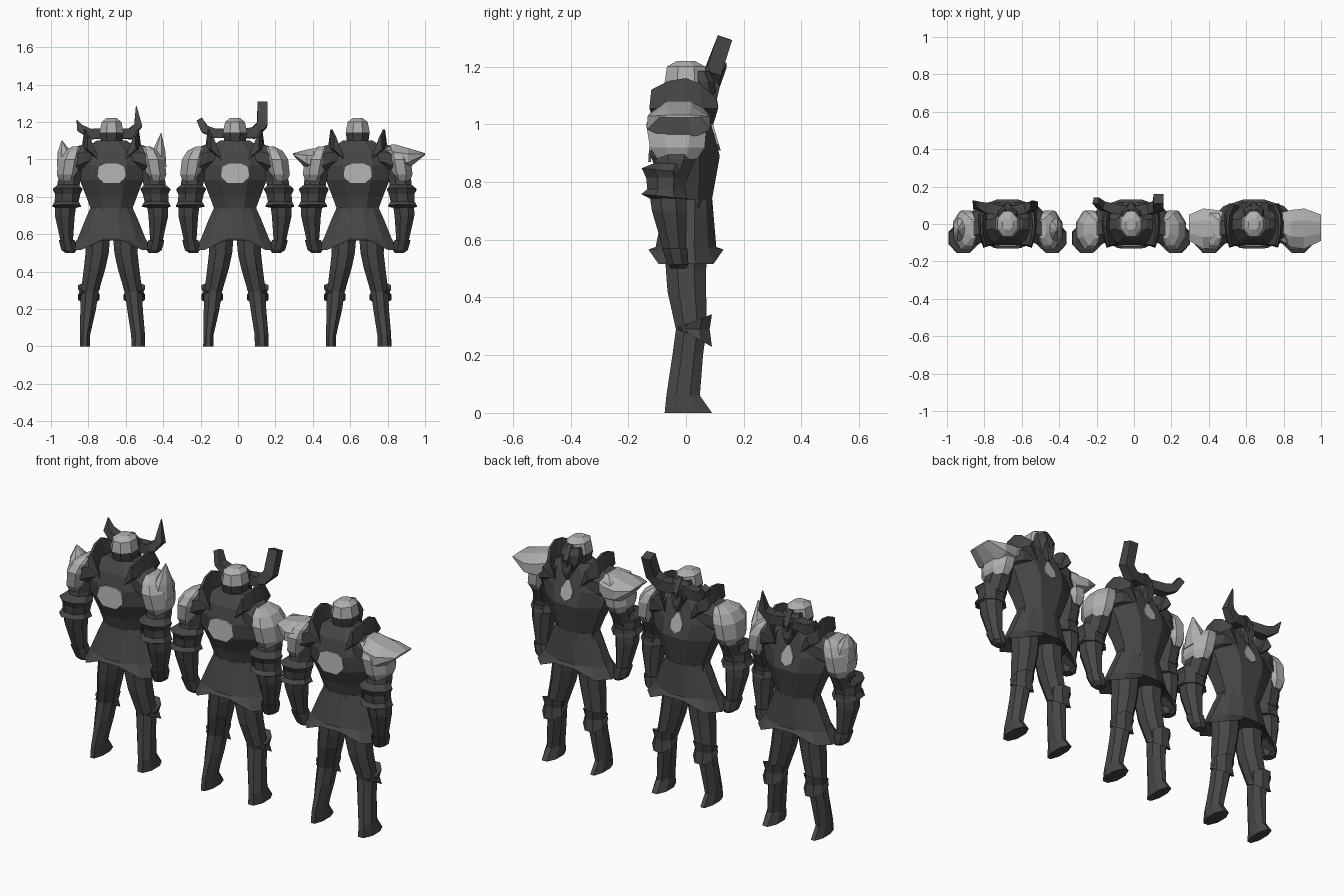
import bpy, bmesh, math
from mathutils import Vector as V


def material(name, v):
    m = bpy.data.materials.new(name)
    m.diffuse_color = (v, v, v, 1)
    return m


DARK = material("dark steel", 0.062)
LIGHT = material("light steel", 0.43)


def finish(name, bm, ox, mats=(DARK,), rule=None):
    bmesh.ops.recalc_face_normals(bm, faces=bm.faces)
    if rule:
        for f in bm.faces:
            f.material_index = 1 if rule(f.calc_center_median()) else 0
    me = bpy.data.meshes.new(name)
    bm.to_mesh(me)
    bm.free()
    for m in mats:
        me.materials.append(m)
    ob = bpy.data.objects.new(name, me)
    ob.location.x = ox
    bpy.context.collection.objects.link(ob)
    return ob


def skin(rings):
    """Join closed rings of points and cap both ends."""
    bm = bmesh.new()
    vs = [[bm.verts.new(p) for p in r] for r in rings]
    n = len(vs[0])
    for a, b in zip(vs, vs[1:]):
        for i in range(n):
            j = (i + 1) % n
            bm.faces.new((a[i], a[j], b[j], b[i]))
    bm.faces.new(vs[0])
    bm.faces.new(vs[-1])
    return bm


def circle(n=8):
    k = 1 / math.cos(math.pi / n)
    return [(k * math.cos((i + .5) * math.tau / n), k * math.sin((i + .5) * math.tau / n))
            for i in range(n)]


def column(rows, s=1, n=8):
    """rows: z, cx, cy, rx, ry, optional forward tilt"""
    out = []
    for r in rows:
        z, cx, cy, rx, ry = r[:5]
        t = r[5] if len(r) > 5 else 0
        out.append([V((s * (cx + rx * c), cy + ry * d, z + t * ry * d)) for c, d in circle(n)])
    return skin(out)


def horn(path, n=4):
    """path: x, y, z, radius"""
    pts = [V(p[:3]) for p in path]
    out = []
    for i, p in enumerate(pts):
        d = pts[min(i + 1, len(pts) - 1)] - pts[max(i - 1, 0)]
        d.normalize()
        u = V((0, 1, 0)) - d * d.y
        u.normalize()
        w = d.cross(u)
        out.append([p + path[i][3] * (u * c + w * e) for c, e in circle(n)])
    return skin(out)


def plate(pts, fy, t=.009):
    """Thin plate following the body surface; fy gives y for a height."""
    return skin([[V((x, fy(z), z)) for x, z in pts], [V((x, fy(z) + t, z)) for x, z in pts]])


def wing(rows, s):
    """rows: x, cy, cz, ry, rz"""
    return skin([[V((s * x, cy + ry * c, cz + rz * d)) for c, d in circle(8)]
                 for x, cy, cz, ry, rz in rows])


def warrior(ox, kind):
    # torso, with the chest sloping back towards the neck
    finish("torso", column([(.70, 0, .01, .118, .08), (.74, 0, .01, .113, .08),
                            (.80, 0, .008, .135, .093), (.89, 0, -.003, .17, .12),
                            (.97, 0, -.009, .195, .105), (1.04, 0, -.012, .17, .086),
                            (1.1, 0, .0, .08, .06)]), ox)
    finish("back_plate", plate([(-.04, .87), (.04, .87), (.078, .91), (.066, .962), (.03, .978),
                                (-.03, .978), (-.066, .962), (-.078, .91)],
                               lambda z: -.131 + .13 * max(0, z - .89)), ox, (LIGHT,))
    finish("chest_pendant", plate([(0, .91), (.032, .93), (.036, .965), (0, 1.03), (-.036, .965),
                                   (-.032, .93)],
                                  lambda z: .111 - .29 * (z - .91)), ox, (LIGHT,))
    # skirt with a flared hem that is notched in the middle
    bm = column([(.74, 0, .01, .113, .081), (.68, 0, .006, .14, .09), (.575, 0, 0, .182, .105),
                 (.53, 0, 0, .222, .13), (.57, 0, 0, .165, .09)], n=12)
    for v in bm.verts:
        if v.co.z < .54:
            v.co.z += .036 if abs(v.co.x) < .1 else -.014
    finish("skirt", bm, ox)
    # head and helmet
    finish("helmet", column([(1.0, 0, .0, .058, .055), (1.1, 0, 0, .058, .062),
                             (1.145, 0, 0, .064, .074), (1.2, 0, 0, .053, .066),
                             (1.22, 0, 0, .028, .03)]), ox, (DARK, LIGHT),
           lambda c: c.z > 1.15)
    finish("face_guard", column([(1.06, 0, .07, .02, .02), (1.1, 0, .068, .045, .035),
                                 (1.15, 0, .06, .055, .04), (1.185, 0, .05, .045, .03)]), ox)
    finish("nose_guard", column([(1.09, 0, .1, .008, .008), (1.13, 0, .105, .014, .012),
                                 (1.2, 0, .06, .012, .014)], n=4), ox)
    finish("beard", column([(1.02, 0, .095, .006, .006), (1.06, 0, .092, .02, .02),
                            (1.11, 0, .082, .03, .022)], n=4), ox)

    for s in (-1, 1):
        side = "left_" if s < 0 else "right_"
        # tall collar wing
        ring = []
        for y, xb, xt, zt in ((-.12, .07, .115, 1.12), (-.06, .09, .13, 1.15), (0, .1, .134, 1.16),
                              (.05, .095, .13, 1.14), (.105, .075, .105, 1.09)):
            ring.append([V((s * xb, y * .9, 1.0)), V((s * (xb + .06), y * 1.06, 1.055)),
                         V((s * (xt + .012), y, zt)), V((s * xt, y * .95, zt))])
        finish(side + "collar", skin(ring), ox)
        # dark shoulder cap
        finish(side + "shoulder", wing([(.09, 0, 1.02, .08, .055), (.15, -.015, 1.01, .09, .07),
                                        (.2, -.03, .99, .085, .075)], s), ox)
        # rounded shoulder pad
        finish(side + "shoulder_pad",
               column([(.88, .238, -.03, .04, .07), (.92, .235, -.03, .058, .095),
                       (1.0, .222, -.033, .062, .105), (1.045, .205, -.03, .05, .085),
                       (1.07, .185, -.025, .022, .05)], s), ox, (LIGHT,))
        if kind == 0:
            tip = 1.1 if s < 0 else 1.14
            finish(side + "pad_spike",
                   column([(.96, .238, -.03, .055, .08), (1.04, .252, -.03, .036, .055),
                           (tip, .265, -.03, .002, .004)], s), ox, (LIGHT,))
        if kind == 2:
            up = 0 if s < 0 else .015
            finish(side + "pad_wing",
                   wing([(.14, -.01, 1.03 + up, .07, .03), (.2, -.025, .995 + up, .1, .07),
                         (.27, -.025, .998 + up / 2, .108, .055),
                         (.345 if s < 0 else .36, -.02, 1.028, .07, .005)], s), ox, (LIGHT,))
        # arm, elbow guard and fist
        finish(side + "upper_arm", column([(.8, .235, -.06, .055, .06), (.88, .228, -.035, .06, .068),
                                           (1.0, .2, -.02, .055, .07)], s), ox)
        finish(side + "elbow_guard",
               column([(.865, .232, -.055, .055, .055), (.84, .235, -.077, .079, .077, -.1),
                       (.815, .235, -.07, .068, .068), (.775, .24, -.07, .064, .064),
                       (.75, .24, -.075, .076, .08, -.1), (.74, .245, -.065, .05, .055)], s), ox)
        finish(side + "forearm", column([(.78, .243, -.065, .058, .065), (.7, .25, -.058, .053, .06),
                                         (.57, .24, -.04, .034, .04)], s), ox)
        finish(side + "fist", column([(.57, .24, -.04, .042, .045), (.55, .235, -.035, .043, .042),
                                      (.515, .228, -.028, .04, .036), (.5, .222, -.025, .024, .026)],
                                     s), ox)
        # leg and knee guard
        w = .027 if s < 0 else .037
        finish(side + "leg",
               column([(.62, .075, 0, .07, .075), (.5, .077, 0, .062, .07), (.42, .09, .003, .058, .067),
                       (.29, .117, .018, .047, .053), (.2, .125, .006, .042, .053),
                       (.06, .142, -.01, w, .058), (0, .143, .008, w, .082)], s), ox)
        finish(side + "knee_guard",
               column([(.31, .119, .022, .048, .055, .3), (.318, .121, .03, .058, .06, .4),
                       (.29, .121, .024, .05, .058), (.262, .122, .03, .058, .06, -.55),
                       (.27, .122, .02, .046, .052, -.4)], s), ox)

    # horns
    paths = {
        0: [[(.02, .07, 1.14, .026), (.1, .085, 1.135, .028), (.142, .1, 1.18, .021),
             (.132, .125, 1.285, .002)],
            [(-.02, .07, 1.14, .026), (-.11, .085, 1.135, .028), (-.165, .1, 1.165, .02),
             (-.185, .125, 1.21, .002)]],
        1: [[(.02, .07, 1.14, .026), (.1, .08, 1.14, .03), (.145, .095, 1.185, .028),
             (.147, .135, 1.3, .026)],
            [(-.02, .07, 1.14, .024), (-.11, .085, 1.14, .026), (-.16, .1, 1.16, .022),
             (-.188, .125, 1.21, .017)]]}
    for nm, p in zip(("right_horn", "left_horn"), paths.get(kind, [])):
        finish(nm, horn(p), ox)


for k, x in enumerate((-.676, -.016, .64)):
    warrior(x, k)
